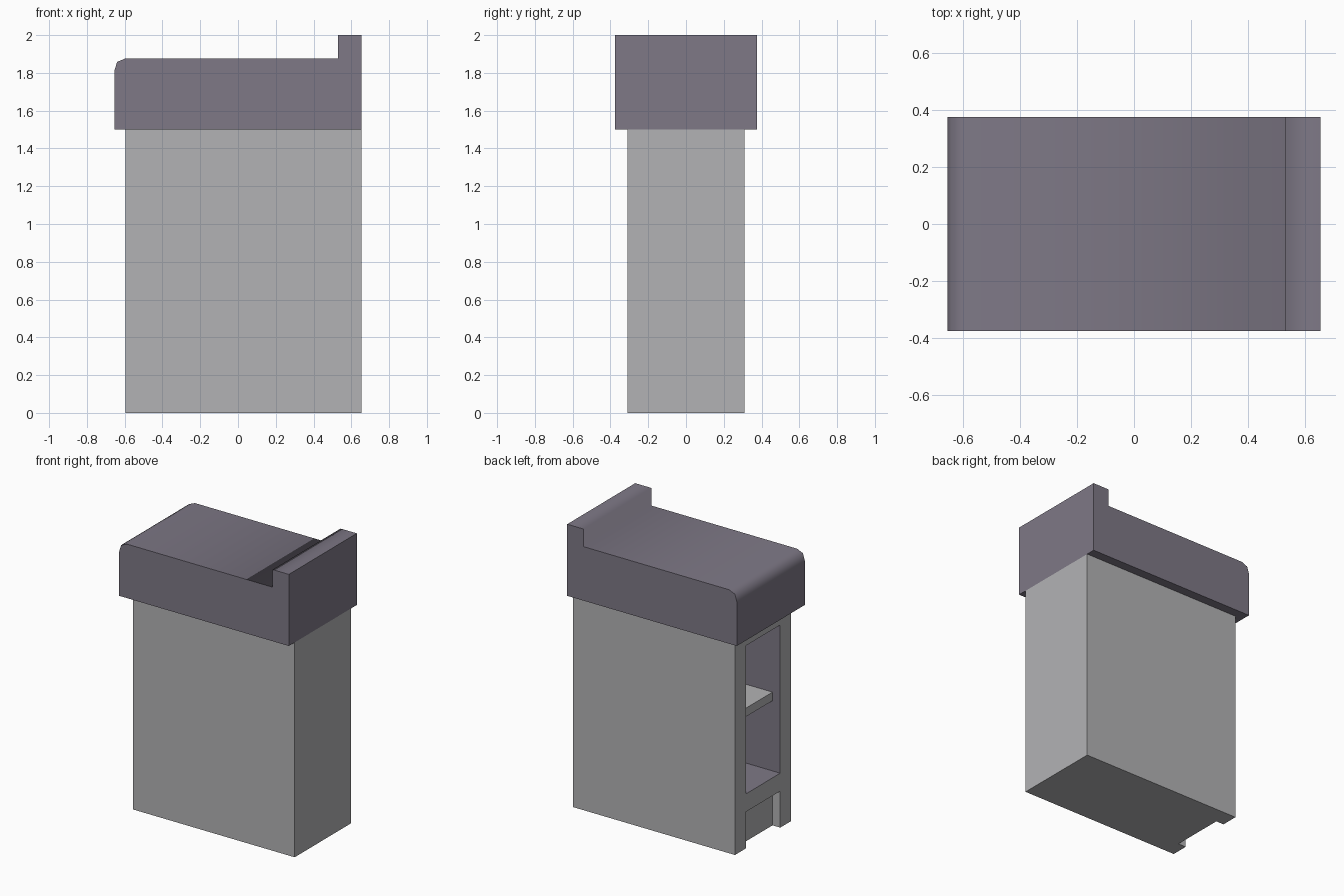
import bpy, bmesh
from mathutils import Vector

if "Cube" in bpy.data.objects:
    bpy.data.objects.remove(bpy.data.objects["Cube"], do_unlink=True)


def material(name, rgb):
    mat = bpy.data.materials.new(name)
    mat.use_nodes = True
    mat.diffuse_color = (*rgb, 1)
    mat.node_tree.nodes["Principled BSDF"].inputs["Base Color"].default_value = (*rgb, 1)
    return mat


GREY = material("light grey", (0.45, 0.45, 0.46))
PURPLE = material("muted purple", (0.21, 0.19, 0.24))


def make_object(name, bm, *mats):
    bmesh.ops.recalc_face_normals(bm, faces=bm.faces)
    mesh = bpy.data.meshes.new(name)
    bm.to_mesh(mesh)
    bm.free()
    for mat in mats:
        mesh.materials.append(mat)
    obj = bpy.data.objects.new(name, mesh)
    bpy.context.collection.objects.link(obj)
    return obj


def box(name, low, high, *mats):
    low, high = Vector(low), Vector(high)
    bm = bmesh.new()
    bmesh.ops.create_cube(bm, size=1)
    for v in bm.verts:
        v.co = (low + high) / 2 + v.co * (high - low)
    return make_object(name, bm, *mats)


def cut(target, cutter):
    mod = target.modifiers.new("cut", 'BOOLEAN')
    mod.operation = 'DIFFERENCE'
    mod.solver = 'EXACT'
    mod.object = cutter
    cutter.hide_render = True
    bpy.context.view_layer.objects.active = target
    bpy.ops.object.modifier_apply(modifier=mod.name)
    bpy.data.objects.remove(cutter, do_unlink=True)


FRONT, BACK = -0.595, 0.655      # open end and closed end of the cabinet
INNER_BACK, HALF = 0.53, 0.19    # cavity depth and half width
FLOOR, CEILING = 0.38, 1.415

# Cabinet body with a storage cavity and a toe notch in the open end
body = box("cabinet_body", (FRONT, -0.31, 0), (BACK, 0.31, 1.5), GREY, PURPLE)
cut(body, box("cavity_cutter", (FRONT - 0.1, -HALF, FLOOR), (INNER_BACK, HALF, CEILING)))
cut(body, box("notch_cutter", (FRONT - 0.1, -HALF, -0.1), (FRONT + 0.06, HALF, 0.255)))

# Purple lining on the cavity faces only
for face in body.data.polygons:
    c = face.center
    lined = (FRONT + 0.01 < c.x < INNER_BACK + 0.01 and abs(c.y) < HALF + 0.01
             and FLOOR - 0.01 < c.z < CEILING + 0.01)
    face.material_index = int(lined)

# Shelf set back from the opening
box("shelf", (FRONT + 0.06, -HALF, 0.87), (INNER_BACK, HALF, 0.93), GREY)

# Countertop with a rounded front edge and a raised ledge at the back
profile = [(-0.655, 1.5), (0.655, 1.5), (0.655, 2), (0.53, 2), (0.53, 1.877),
           (-0.595, 1.877), (-0.64, 1.858), (-0.655, 1.81)]
bm = bmesh.new()
side = bm.faces.new([bm.verts.new((x, -0.375, z)) for x, z in profile])
extruded = bmesh.ops.extrude_face_region(bm, geom=[side])["geom"]
bmesh.ops.translate(bm, vec=(0, 0.75, 0),
                    verts=[g for g in extruded if isinstance(g, bmesh.types.BMVert)])
for face in bm.faces:
    face.smooth = True
# Only the crosswise edges of the curve and step are soft
for edge in bm.edges:
    a, b = (v.co for v in edge.verts)
    edge.smooth = abs(a.y - b.y) > 0.1 and a.z > 1.6 and a.x < 0.6
make_object("countertop", bm, PURPLE)
